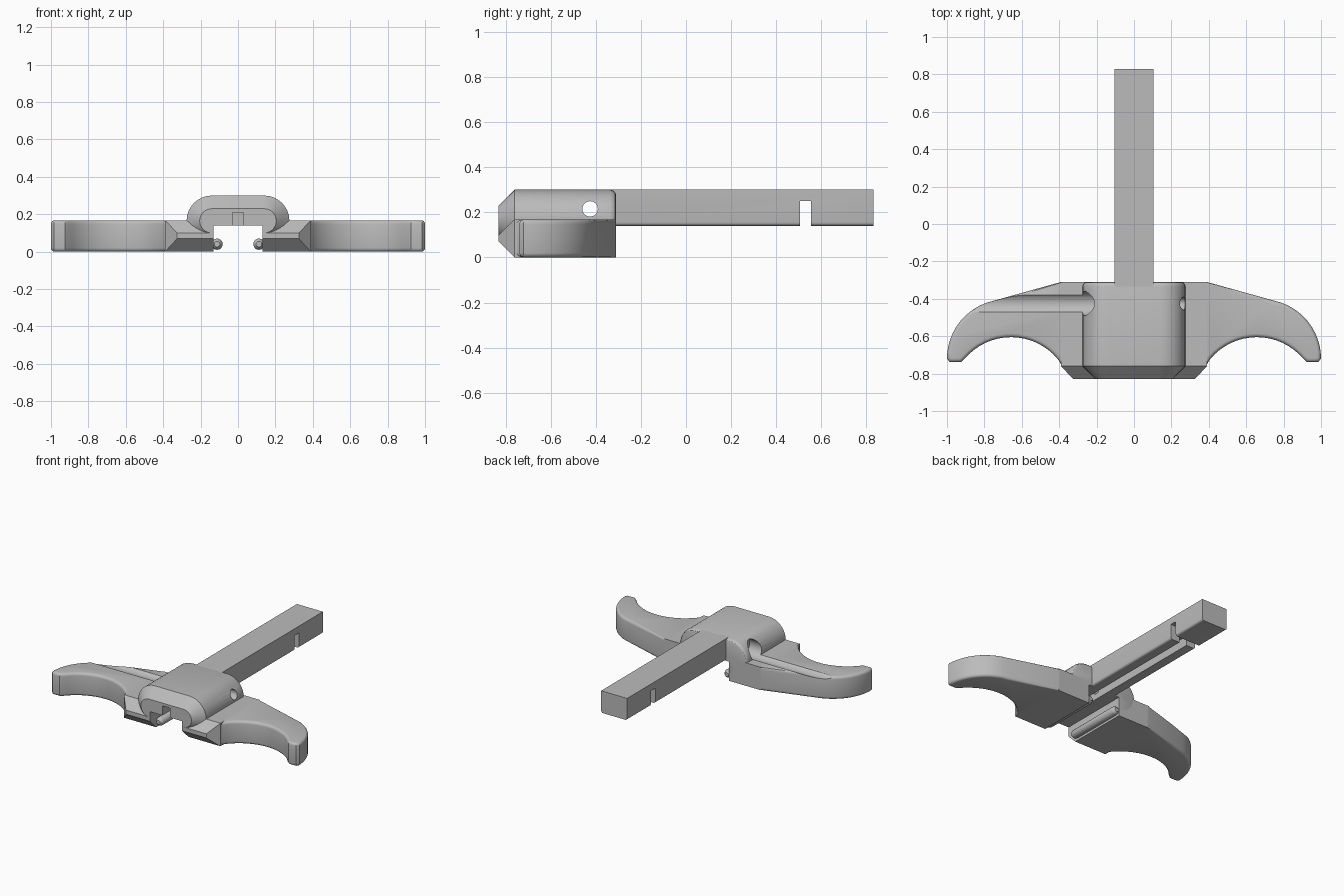
import bpy, bmesh
from math import sin, cos, pi, radians

cube = bpy.data.objects.get("Cube")
if cube:
    bpy.data.objects.remove(cube, do_unlink=True)

GREY = (0.5, 0.5, 0.5, 1)
grey = bpy.data.materials.new("matte grey")
grey.use_nodes = True
grey.diffuse_color = GREY
grey.node_tree.nodes["Principled BSDF"].inputs["Base Color"].default_value = GREY


def make(name, bm):
    bmesh.ops.recalc_face_normals(bm, faces=bm.faces)
    mesh = bpy.data.meshes.new(name)
    bm.to_mesh(mesh)
    bm.free()
    mesh.materials.append(grey)
    obj = bpy.data.objects.new(name, mesh)
    bpy.context.collection.objects.link(obj)
    return obj


def loft(name, sections):
    """Closed solid through matching rings of 3D points."""
    bm = bmesh.new()
    rings = [[bm.verts.new(p) for p in ring] for ring in sections]
    n = len(rings[0])
    for a, b in zip(rings, rings[1:]):
        for i in range(n):
            j = (i + 1) % n
            bm.faces.new((a[i], a[j], b[j], b[i]))
    bm.faces.new(rings[0])
    bm.faces.new(rings[-1])
    return make(name, bm)


def rect(y, x0, x1, z0, z1):
    return [(x0, y, z0), (x1, y, z0), (x1, y, z1), (x0, y, z1)]


def box(name, x0, x1, y0, y1, z0, z1):
    return loft(name, [rect(y0, x0, x1, z0, z1), rect(y1, x0, x1, z0, z1)])


def rod(name, x0, x1, y, z, r, n=48):
    """Cylinder along x."""
    return loft(name, [[(x, y + r * cos(2 * pi * i / n), z + r * sin(2 * pi * i / n))
                        for i in range(n)] for x in (x0, x1)])


def stadium(y, inset, n=16):
    """Rounded-end cross-section of the body."""
    pts = []
    for side, start in ((1, -pi / 2), (-1, pi / 2)):
        for i in range(n + 1):
            a = start + pi * i / n
            r = 0.135 - inset
            pts.append((side * 0.14 + r * cos(a), y, 0.165 + r * sin(a)))
    return pts


def cut(obj, *cutters):
    bpy.context.view_layer.objects.active = obj
    for c in cutters:
        mod = obj.modifiers.new("cut", "BOOLEAN")
        mod.operation = "DIFFERENCE"
        mod.solver = "EXACT"
        mod.object = c
        bpy.ops.object.modifier_apply(modifier=mod.name)


# Wing outline: swept outer edge, blunt tip, finger scoop
def wing_outline():
    pts = [(0.37, -0.31), (0.39, -0.31)]
    for i in range(13):
        a = radians(78 * (1 - i / 12))
        pts.append((0.683 + 0.317 * cos(a), -0.72 + 0.317 * sin(a)))
    pts += [(0.985, -0.738), (0.925, -0.738)]
    for i in range(17):
        a = radians(50 - 100 * i / 16)
        pts.append((0.657 + 0.324 * sin(a), -0.929 + 0.324 * cos(a)))
    return pts + [(0.39, -0.75), (0.37, -0.75)]


def wing(name, side):
    bm = bmesh.new()
    base = bm.faces.new([bm.verts.new((side * x, y, 0)) for x, y in wing_outline()])
    top = bmesh.ops.extrude_face_region(bm, geom=[base])["geom"]
    bmesh.ops.translate(bm, vec=(0, 0, 0.168),
                        verts=[v for v in top if isinstance(v, bmesh.types.BMVert)])
    bmesh.ops.recalc_face_normals(bm, faces=bm.faces)
    rim = [e for e in bm.edges
           if abs(e.verts[0].co.z - e.verts[1].co.z) < 0.01
           and all(abs(v.co.x) > 0.38 for v in e.verts)]
    bmesh.ops.bevel(bm, geom=rim, offset=0.02, segments=4, profile=0.5, affect="EDGES")
    return make(name, bm)


# Cutters
channel = box("channel_cutter", -0.13, 0.13, -1, 0, -0.2, 0.14)
groove = box("groove_cutter", -0.03, 0.03, -1, 0.53, 0.1, 0.21)
notch = box("notch_cutter", -0.3, 0.3, 0.505, 0.555, 0.1, 0.25)
hole = rod("pin_hole_cutter", -0.6, 0.6, -0.425, 0.215, 0.034)
trench = rod("trench_cutter", -1.2, -0.17, -0.425, 0.215, 0.065)
cutters = [channel, groove, notch, hole, trench]

# Central body with chamfered front and softened rear
body = loft("body", [stadium(y, i) for y, i in (
    (-0.83, 0.07), (-0.76, 0), (-0.335, 0), (-0.322, 0.004), (-0.314, 0.011), (-0.31, 0.024))])
cut(body, channel, groove, hole, trench)
parts = [body]

# Long rail with rounded lower edges, groove and cross notch
bm = bmesh.new()
ends = [[bm.verts.new(p) for p in rect(y, -0.105, 0.105, 0.14, 0.3)] for y in (-0.35, 0.83)]
for i in range(4):
    j = (i + 1) % 4
    bm.faces.new((ends[0][i], ends[0][j], ends[1][j], ends[1][i]))
for e in ends:
    bm.faces.new(e)
low = [e for e in bm.edges if all(v.co.z < 0.2 for v in e.verts)
       and abs(e.verts[0].co.y - e.verts[1].co.y) > 0.5]
bmesh.ops.bevel(bm, geom=low, offset=0.015, segments=4, profile=0.5, affect="EDGES")
rail = make("rail", bm)
cut(rail, groove, notch)
parts.append(rail)

# Shoulders, wings and inner retaining lips
for side, word in ((1, "left"), (-1, "right")):
    shoulder = loft(word + "_shoulder", [
        rect(-0.83, side * 0.13, side * 0.325, 0.07, 0.1),
        rect(-0.76, side * 0.13, side * 0.39, 0, 0.168),
        rect(-0.31, side * 0.13, side * 0.39, 0, 0.168)])
    blade = wing(word + "_wing", side)
    if side < 0:
        cut(shoulder, trench)
        cut(blade, trench)
    lip = loft(word + "_lip", [
        [(side * 0.112 + r * cos(2 * pi * i / 24), y, 0.04 + r * sin(2 * pi * i / 24))
         for i in range(24)]
        for y, r in ((-0.76, 0.015), (-0.75, 0.025), (-0.735, 0.03),
                     (-0.335, 0.03), (-0.32, 0.025), (-0.31, 0.015))])
    parts += [shoulder, blade, lip]

for c in cutters:
    bpy.data.objects.remove(c, do_unlink=True)

# Smooth curves, crisp corners
for obj in parts:
    bpy.ops.object.select_all(action="DESELECT")
    obj.select_set(True)
    bpy.context.view_layer.objects.active = obj
    bpy.ops.object.shade_smooth_by_angle(angle=radians(30))
